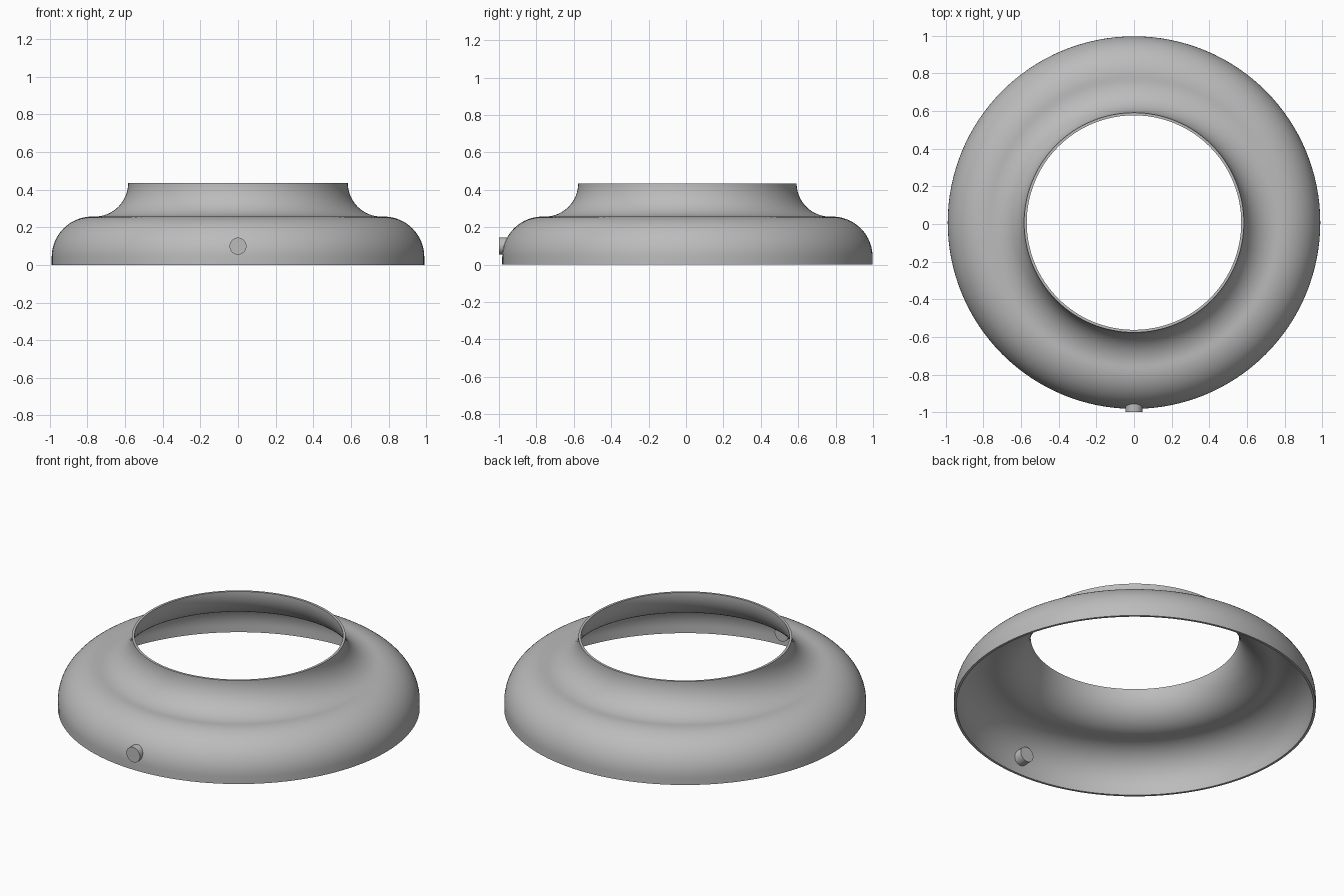
import bpy, bmesh, math
from mathutils import Matrix, Vector

if "Cube" in bpy.data.objects:
    bpy.data.objects.remove(bpy.data.objects["Cube"])

CY = 0.0075      # ring centre in y
T = 0.014        # wall thickness
SEG = 128

grey = bpy.data.materials.new("plain grey")
grey.diffuse_color = (0.5, 0.5, 0.5, 1)
grey.use_nodes = True
grey.node_tree.nodes["Principled BSDF"].inputs["Base Color"].default_value = grey.diffuse_color


def arc(cx, cz, r, a0, a1, n=20):
    return [(cx + r * math.cos(math.radians(a0 + (a1 - a0) * i / n)),
             cz + r * math.sin(math.radians(a0 + (a1 - a0) * i / n))) for i in range(n + 1)]


def finish(name, bm, angle):
    bmesh.ops.recalc_face_normals(bm, faces=bm.faces)
    mesh = bpy.data.meshes.new(name)
    bm.to_mesh(mesh)
    bm.free()
    mesh.materials.append(grey)
    ob = bpy.data.objects.new(name, mesh)
    bpy.context.collection.objects.link(ob)
    bpy.ops.object.select_all(action='DESELECT')
    ob.select_set(True)
    bpy.context.view_layer.objects.active = ob
    bpy.ops.object.shade_smooth_by_angle(angle=math.radians(angle))
    return ob


def wall(offset):
    # rounded shoulder, then a concave sweep up to the neck
    return ([(0.99 - offset, 0.0)]
            + arc(0.775, 0.042, 0.215 - offset, 0, 90)
            + arc(0.762, 0.435, 0.178 + offset, 270, 180))


# flared collar: closed thin section spun around the vertical axis
profile = wall(0) + wall(T)[::-1]
bm = bmesh.new()
rings = []
for i in range(SEG):
    a = 2 * math.pi * i / SEG
    rings.append([bm.verts.new((r * math.cos(a), CY + r * math.sin(a), z)) for r, z in profile])
n = len(profile)
for i in range(SEG):
    p, q = rings[i], rings[(i + 1) % SEG]
    for j in range(n):
        k = (j + 1) % n
        bm.faces.new((p[j], q[j], q[k], p[k]))
finish("flared_collar", bm, 35)

# small round peg through the front wall
bm = bmesh.new()
bmesh.ops.create_cone(bm, cap_ends=True, segments=48, radius1=0.045, radius2=0.045, depth=0.09,
                      matrix=Matrix.Translation(Vector((0, -0.955, 0.1))) @ Matrix.Rotation(math.pi / 2, 4, 'X'))
finish("front_peg", bm, 35)
